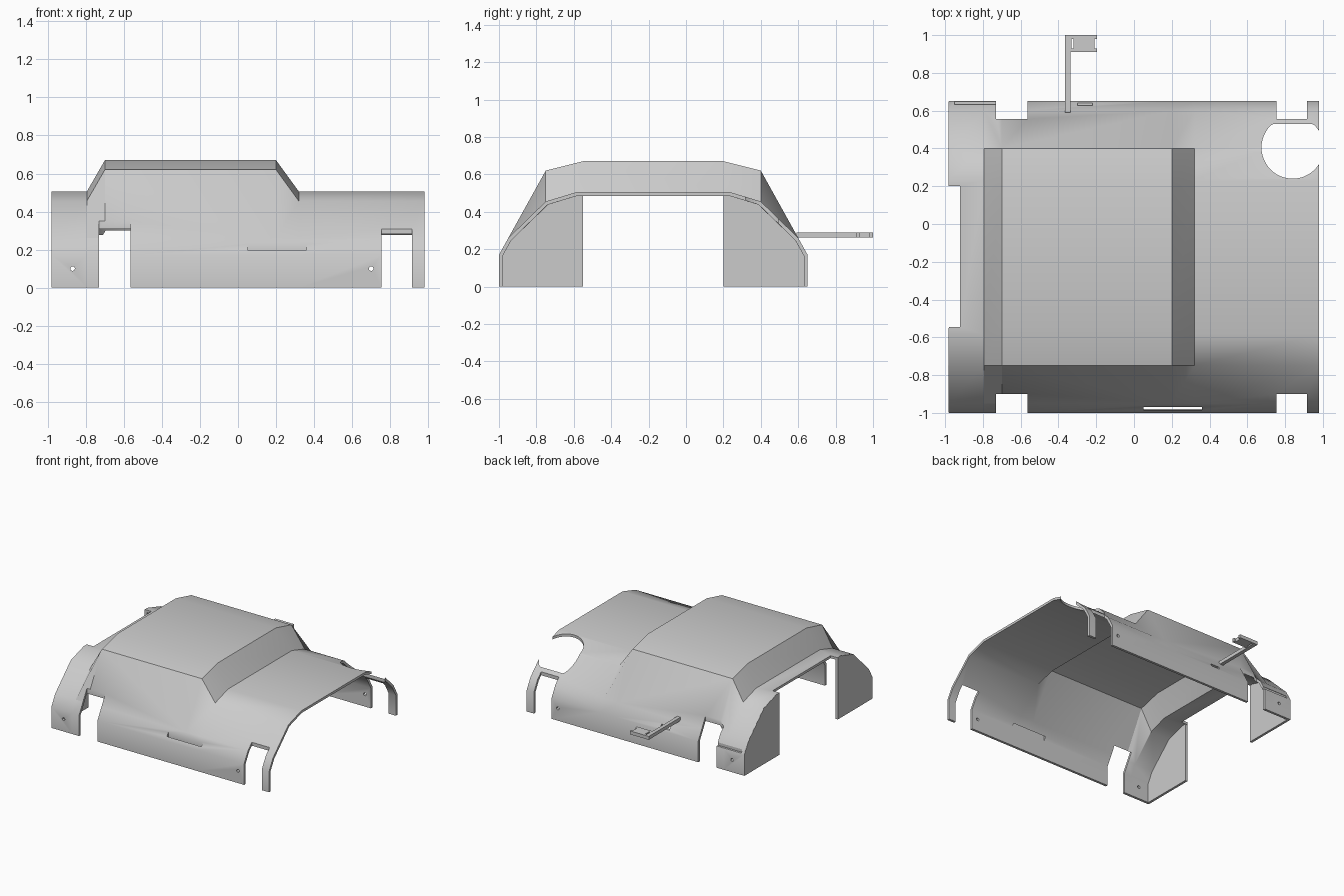
import bpy, bmesh, math

cube = bpy.data.objects.get("Cube")
if cube:
    bpy.data.objects.remove(cube, do_unlink=True)

grey = bpy.data.materials.new("plain grey")
grey.use_nodes = True
grey.diffuse_color = (0.6, 0.6, 0.6, 1)
grey.node_tree.nodes["Principled BSDF"].inputs["Base Color"].default_value = (0.6, 0.6, 0.6, 1)


def make(name, bm):
    bmesh.ops.recalc_face_normals(bm, faces=bm.faces)
    mesh = bpy.data.meshes.new(name)
    bm.to_mesh(mesh)
    bm.free()
    mesh.materials.append(grey)
    ob = bpy.data.objects.new(name, mesh)
    bpy.context.collection.objects.link(ob)
    return ob


def prism(name, points, shift):
    """Extrude a flat outline of 3D points by a vector."""
    bm = bmesh.new()
    face = bm.faces.new([bm.verts.new(p) for p in points])
    new = bmesh.ops.extrude_face_region(bm, geom=[face])["geom"]
    bmesh.ops.translate(bm, vec=shift, verts=[v for v in new if isinstance(v, bmesh.types.BMVert)])
    # the starting face stays as the back cap
    return make(name, bm)


def box(name, x0, x1, y0, y1, z0, z1):
    return prism(name, [(x0, y0, z0), (x1, y0, z0), (x1, y1, z0), (x0, y1, z0)], (0, 0, z1 - z0))


def activate(ob):
    bpy.ops.object.select_all(action='DESELECT')
    ob.select_set(True)
    bpy.context.view_layer.objects.active = ob


def apply(ob, mod):
    activate(ob)
    bpy.ops.object.modifier_apply(modifier=mod.name)


def cut(ob, cutter):
    cutter.hide_render = True
    mod = ob.modifiers.new("cut", 'BOOLEAN')
    mod.operation = 'DIFFERENCE'
    mod.solver = 'EXACT'
    mod.object = cutter
    apply(ob, mod)
    bpy.data.objects.remove(cutter, do_unlink=True)


# Half profiles (distance from the middle line, height), foot to roof
MID = -0.175
low = [(0.825, 0), (0.825, 0.17), (0.775, 0.26), (0.575, 0.455), (0.41, 0.505)]
high = [(0.825, 0), (0.825, 0.17), (0.775, 0.26), (0.575, 0.62), (0.375, 0.67)]


def full(half):
    return [(MID - d, z) for d, z in half] + [(MID + d, z) for d, z in reversed(half)]


# Body shell: lofted along x, raised in the middle
bm = bmesh.new()
rows = []
for x, half in [(-0.98, low), (-0.795, low), (-0.7, high), (0.2, high), (0.32, low), (0.98, low)]:
    rows.append([bm.verts.new((x, y, z)) for y, z in full(half)])
for a, b in zip(rows, rows[1:]):
    for i in range(len(a) - 1):
        bm.faces.new((a[i], a[i + 1], b[i + 1], b[i]))
shell = make("body_shell", bm)
# normals must point out so that the wall grows inwards
roof = max(shell.data.polygons, key=lambda p: p.center.z)
if roof.normal.z < 0:
    shell.data.flip_normals()
solid = shell.modifiers.new("wall", 'SOLIDIFY')
solid.thickness = 0.02
solid.offset = -1
solid.use_even_offset = True
apply(shell, solid)

# Notches in the front and back walls
for x0, x1 in [(-0.73, -0.565), (0.755, 0.915)]:
    cut(shell, box("notch_cutter", x0, x1, -1.1, -0.9, -0.1, 0.5))
    cut(shell, box("notch_cutter", x0, x1, 0.555, 0.8, -0.1, 0.5))

# Opening between the end plates
cut(shell, box("end_cutter", -1.1, -0.92, -0.545, 0.2, -0.1, 0.8))

# Round roof opening with a flat back edge
ring = []
for i in range(48):
    a = math.tau * i / 48
    ring.append((0.84 + 0.165 * math.cos(a), min(0.405 + 0.165 * math.sin(a), 0.53), 0.1))
cut(shell, prism("round_cutter", ring, (0, 0, 0.6)))

# Narrow slots
cut(shell, box("slot_cutter", 0.05, 0.36, -0.984, -0.968, 0.16, 0.4))
cut(shell, box("slot_cutter", -0.95, -0.72, 0.63, 0.7, 0.175, 0.2))
cut(shell, box("slot_cutter", -0.3, -0.22, 0.6, 0.7, 0.185, 0.21))

# Screw holes through both walls
for x in (-0.87, 0.7):
    hole = [(x + 0.012 * math.cos(math.tau * i / 16), -1.1, 0.1 + 0.012 * math.sin(math.tau * i / 16))
            for i in range(16)]
    cut(shell, prism("screw_cutter", hole, (0, 2, 0)))

activate(shell)
bpy.ops.object.shade_smooth_by_angle(angle=math.radians(30))

# End plates closing the two corners
for name, side, inner in [("front_end_plate", -1, -0.55), ("back_end_plate", 1, 0.2)]:
    outline = [(-0.981, MID + side * (d - 0.001), max(z - 0.001, 0)) for d, z in low]
    outline += [(-0.981, inner, 0.504), (-0.981, inner, 0)]
    prism(name, outline, (0.02, 0, 0))

# Arm reaching out of the back, with a slotted head
arm_outline = [(-0.365, 0.59), (-0.335, 0.59), (-0.335, 0.91), (-0.195, 0.91), (-0.195, 1), (-0.365, 1)]
arm = prism("back_arm", [(x, y, 0.262) for x, y in arm_outline], (0, 0, 0.028))
for x0, x1 in [(-0.332, -0.32), (-0.21, -0.18)]:
    cut(arm, box("head_cutter", x0, x1, 0.93, 0.98, 0.2, 0.4))
